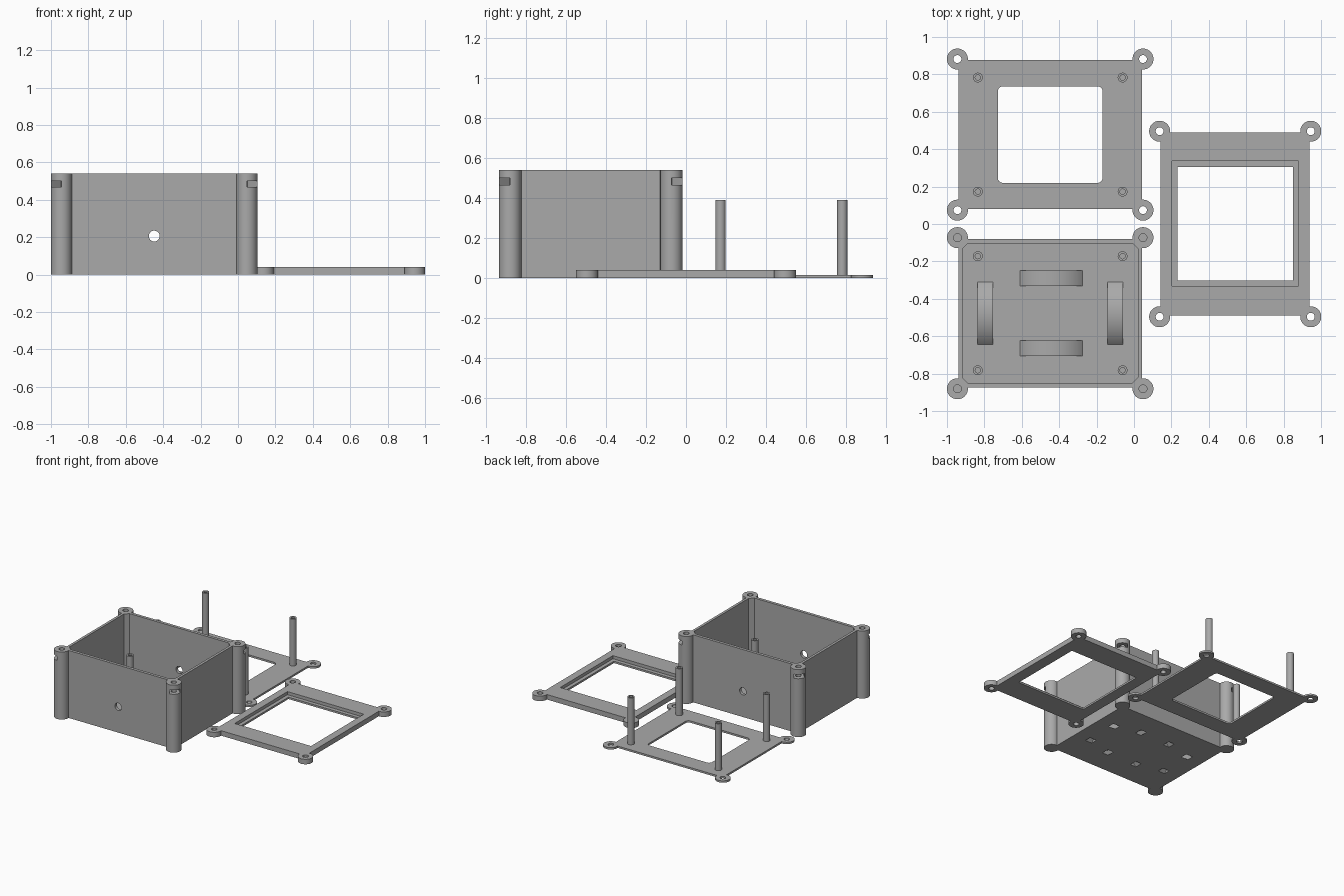
import bpy, bmesh, math
from mathutils import Matrix

if "Cube" in bpy.data.objects:
    bpy.data.objects.remove(bpy.data.objects["Cube"])

grey = bpy.data.materials.new("plain grey")
grey.use_nodes = True
grey.diffuse_color = (0.4, 0.4, 0.4, 1)
grey.node_tree.nodes["Principled BSDF"].inputs["Base Color"].default_value = (0.4, 0.4, 0.4, 1)

SIGNS = [(sx, sy) for sx in (-1, 1) for sy in (-1, 1)]


def rounded(cx, cy, hx, hy, r=0.0, seg=0):
    """Rectangle outline; seg = 1 chamfers the corners, more rounds them."""
    pts = []
    for i, (sx, sy) in enumerate([(1, 1), (-1, 1), (-1, -1), (1, -1)]):
        for k in range(seg + 1):
            a = math.pi / 2 * (i + k / max(seg, 1))
            pts.append((cx + sx * (hx - r) + r * math.cos(a),
                        cy + sy * (hy - r) + r * math.sin(a)))
    return pts


def circle(cx, cy, r, n=48):
    return [(cx + r * math.cos(math.tau * k / n), cy + r * math.sin(math.tau * k / n))
            for k in range(n)]


def prism(name, pts, z0, z1, matrix=None):
    bm = bmesh.new()
    bottom = bm.faces.new([bm.verts.new((x, y, z0)) for x, y in pts])
    top = bmesh.ops.extrude_face_region(bm, geom=[bottom])["geom"]
    verts = [v for v in top if isinstance(v, bmesh.types.BMVert)]
    bmesh.ops.translate(bm, verts=verts, vec=(0, 0, z1 - z0))
    bmesh.ops.recalc_face_normals(bm, faces=bm.faces)
    if matrix:
        bm.transform(matrix)
    mesh = bpy.data.meshes.new(name)
    bm.to_mesh(mesh)
    bm.free()
    mesh.materials.append(grey)
    ob = bpy.data.objects.new(name, mesh)
    bpy.context.collection.objects.link(ob)
    return ob


def combine(ob, tool, operation):
    mod = ob.modifiers.new("cut", "BOOLEAN")
    mod.operation, mod.solver, mod.object = operation, "EXACT", tool
    bpy.context.view_layer.objects.active = ob
    bpy.ops.object.modifier_apply(modifier=mod.name)
    bpy.data.objects.remove(tool)


def add(ob, pts, z0, z1, matrix=None):
    combine(ob, prism("piece", pts, z0, z1, matrix), "UNION")


def cut(ob, pts, z0, z1, matrix=None):
    combine(ob, prism("cutter", pts, z0, z1, matrix), "DIFFERENCE")


def smooth(ob):
    bpy.ops.object.select_all(action="DESELECT")
    ob.select_set(True)
    bpy.context.view_layer.objects.active = ob
    bpy.ops.object.shade_smooth_by_angle(angle=math.radians(30))


def lugged_body(name, cx, cy, hx, hy, height):
    """Rectangular block with a round lug on each corner."""
    ob = prism(name, rounded(cx, cy, hx, hy), 0, height)
    lugs = [(cx + sx * (hx + 0.006), cy + sy * (hy + 0.006)) for sx, sy in SIGNS]
    for x, y in lugs:
        add(ob, circle(x, y, 0.056), 0, height)
    return ob, lugs


def pegs(name, cx, cy, z0, z1):
    """Four round pegs with a small bore in each tip."""
    for sx, sy in SIGNS:
        x, y = cx + sx * 0.387, cy + sy * 0.305
        ob = prism(f"{name}_{'left' if sx > 0 else 'right'}_{'back' if sy > 0 else 'front'}",
                   circle(x, y, 0.026), z0, z1)
        cut(ob, circle(x, y, 0.014), z1 - 0.08, z1 + 0.1)
        smooth(ob)


CX, BOX_Y, PLATE_Y = -0.448, -0.477, 0.478
HEIGHT, FLOOR = 0.54, 0.02

# Open box with corner posts
box, posts = lugged_body("box", CX, BOX_Y, 0.49, 0.398, HEIGHT)
cut(box, rounded(CX, BOX_Y, 0.469, 0.374, 0.03, 1), FLOOR, HEIGHT + 0.1)

# Screw bores and diagonal nut slots in the posts
for x, y in posts:
    cut(box, circle(x, y, 0.021), 0.42, HEIGHT + 0.1)
    angle = math.atan2(math.copysign(1, y - BOX_Y), math.copysign(1, x - CX))
    place = Matrix.Translation((x, y, 0)) @ Matrix.Rotation(angle, 4, "Z")
    cut(box, rounded(0.035, 0, 0.07, 0.039), 0.467, 0.5, place)

# Cable hole through the front and back walls
cut(box, circle(CX, 0.206, 0.029), -1, 1, Matrix.Rotation(math.pi / 2, 4, "X"))

# Arched strap loops on the floor, each with a curved tunnel open below
R, ARC_Z = 0.237, FLOOR + 0.07 - 0.237


def arc(r, half, steps=24):
    return [(r * math.sin(half * (2 * k / steps - 1)),
             ARC_Z + r * math.cos(half * (2 * k / steps - 1))) for k in range(steps + 1)]


upright = Matrix.Rotation(math.pi / 2, 4, "X")
half_angle = math.acos((FLOOR - 0.008 - ARC_Z) / R)
straps = [(CX + s * 0.348, BOX_Y, math.pi / 2) for s in (-1, 1)]
straps += [(CX + 0.006, BOX_Y + s * 0.188, 0) for s in (-1, 1)]
for x, y, turn in straps:
    place = Matrix.Translation((x, y, 0)) @ Matrix.Rotation(turn, 4, "Z") @ upright
    add(box, arc(R, half_angle), -0.0415, 0.0415, place)
    cut(box, arc(R - 0.02, 1.1) + arc(R - 0.055, 1.1)[::-1], -0.03, 0.03, place)
smooth(box)
pegs("box_peg", CX, BOX_Y, 0.01, 0.25)

# Thin plate with a rounded window and tall pegs
plate, lugs = lugged_body("peg_plate", CX, PLATE_Y, 0.49, 0.398, 0.015)
cut(plate, rounded(CX, PLATE_Y, 0.28, 0.258, 0.027, 8), -0.1, 0.1)
for x, y in lugs:
    cut(plate, circle(x, y, 0.021), -0.1, 0.1)
smooth(plate)
pegs("plate_peg", CX, PLATE_Y, 0.005, 0.39)

# Frame with a window and a stepped recess
frame, lugs = lugged_body("window_frame", 0.541, 0, 0.398, 0.49, 0.04)
cut(frame, rounded(0.541, 0.002, 0.338, 0.334), 0.015, 0.1)
cut(frame, rounded(0.541, 0.002, 0.308, 0.303), -0.1, 0.1)
for x, y in lugs:
    cut(frame, circle(x, y, 0.021), -0.1, 0.1)
smooth(frame)
